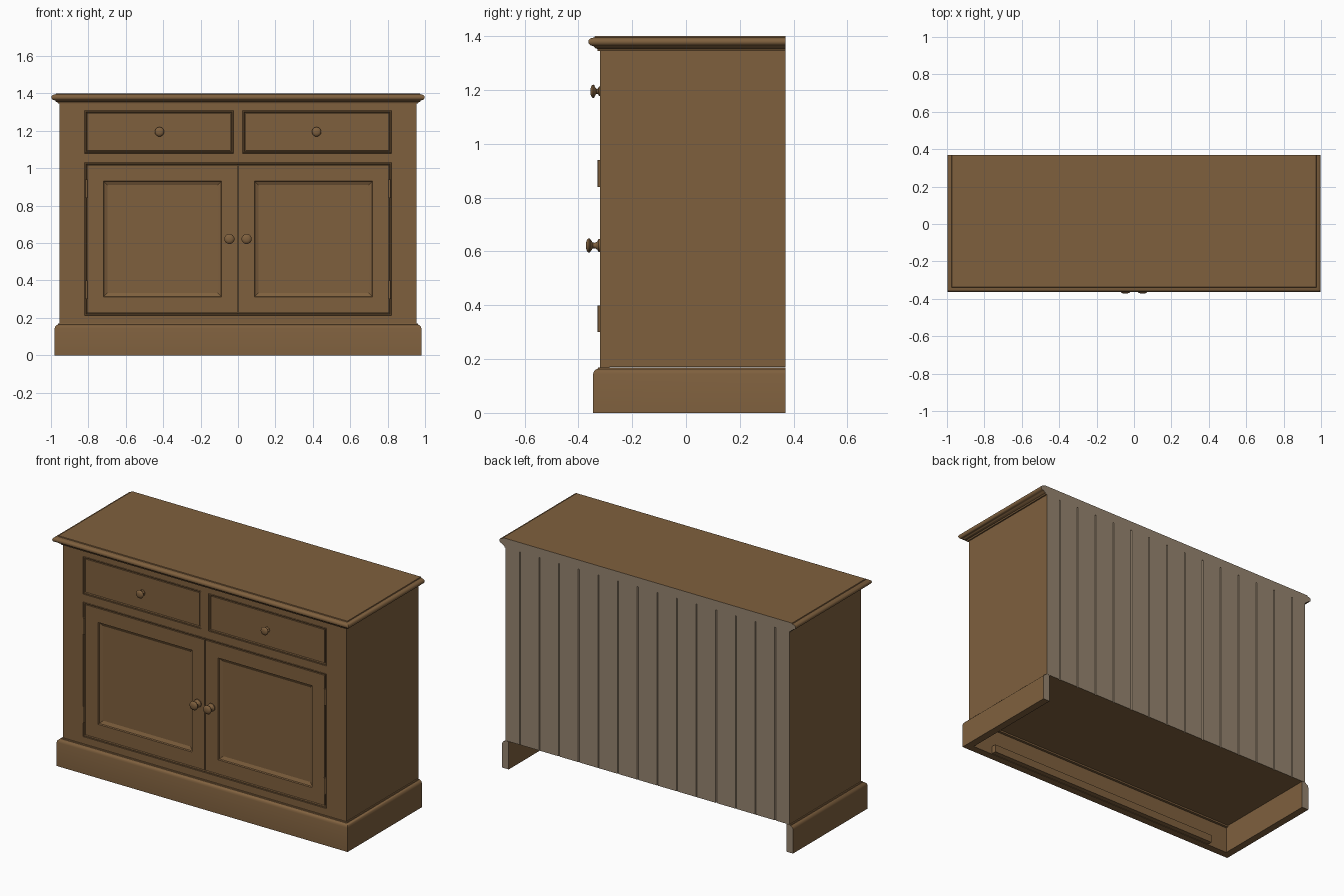
import bpy, bmesh
from math import sin, cos, pi, radians

cube = bpy.data.objects.get("Cube")
if cube:
    bpy.data.objects.remove(cube)

W, FRONT, BACK = 0.955, -0.32, 0.37   # carcass half width, front and back planes
BASE, TOP = 0.17, 1.355               # carcass bottom and top


def material(name, rgb):
    m = bpy.data.materials.new(name)
    m.use_nodes = True
    m.diffuse_color = (*rgb, 1)
    m.node_tree.nodes["Principled BSDF"].inputs["Base Color"].default_value = (*rgb, 1)
    return m


WOOD = material("brown wood", (0.212, 0.117, 0.048))
RAW = material("pale back wood", (0.305, 0.231, 0.159))


def finish(name, bm, recalc=True, smooth=False):
    """Turn a bmesh into an object; faces on the back plane get the pale wood."""
    if recalc:
        bmesh.ops.recalc_face_normals(bm, faces=bm.faces)
    bm.normal_update()
    for f in bm.faces:
        if f.normal.y > 0.3 and f.calc_center_median().y > BACK - 0.01:
            f.material_index = 1
    mesh = bpy.data.meshes.new(name)
    bm.to_mesh(mesh)
    bm.free()
    ob = bpy.data.objects.new(name, mesh)
    bpy.context.collection.objects.link(ob)
    mesh.materials.append(WOOD)
    mesh.materials.append(RAW)
    if smooth:
        bpy.ops.object.select_all(action="DESELECT")
        ob.select_set(True)
        bpy.context.view_layer.objects.active = ob
        bpy.ops.object.shade_smooth_by_angle(angle=radians(40))
    return ob


def box(name, x0, x1, y0, y1, z0, z1):
    bm = bmesh.new()
    bmesh.ops.create_cube(bm, size=1)
    for v in bm.verts:
        v.co = (x1 if v.co.x > 0 else x0, y1 if v.co.y > 0 else y0, z1 if v.co.z > 0 else z0)
    return finish(name, bm)


def moulding(name, profile):
    """Sweep a closed (outward offset, z) profile round right, front and left, mitred."""
    bm = bmesh.new()
    rows = []
    for o, z in profile:
        path = [(-W - o, BACK), (-W - o, FRONT - o), (W + o, FRONT - o), (W + o, BACK)]
        rows.append([bm.verts.new((x, y, z)) for x, y in path])
    for a, b in zip(rows, rows[1:] + rows[:1]):
        for i in range(3):
            bm.faces.new((a[i], a[i + 1], b[i + 1], b[i]))
    bm.faces.new([r[0] for r in rows])
    bm.faces.new([r[3] for r in rows])
    return finish(name, bm, smooth=True)


def nested(name, x0, x1, z0, z1, steps, cap=True):
    """Concentric rectangles facing the front; steps are (inset, y)."""
    bm = bmesh.new()
    prev = None
    for d, y in steps:
        ring = [bm.verts.new((x, y, z)) for x, z in
                ((x0 + d, z0 + d), (x1 - d, z0 + d), (x1 - d, z1 - d), (x0 + d, z1 - d))]
        if prev:
            for i in range(4):
                j = (i + 1) % 4
                bm.faces.new((prev[i], prev[j], ring[j], ring[i]))
        prev = ring
    if cap:
        bm.faces.new(prev)
    return finish(name, bm, recalc=False)


def knob(name, x, z, profile, sides=24):
    """Lathe a (radius, distance from front) profile about the y direction."""
    bm = bmesh.new()
    rings = []
    for r, d in profile:
        rings.append([bm.verts.new((x + r * cos(2 * pi * k / sides), FRONT - d,
                                    z + r * sin(2 * pi * k / sides))) for k in range(sides)])
    for a, b in zip(rings, rings[1:]):
        for i in range(sides):
            j = (i + 1) % sides
            bm.faces.new((a[i], a[j], b[j], b[i]))
    bm.faces.new(rings[0])
    bm.faces.new(rings[-1])
    return finish(name, bm, smooth=True)


# Carcass block and the face frame in front of it
INNER = -0.285
box("carcass", -W, W, INNER, BACK - 0.01, BASE, TOP)
SIDE, DRAWER_LOW, DRAWER_HIGH, DOOR_LOW, DOOR_HIGH = 0.82, 1.08, 1.31, 0.212, 1.032
box("top_rail", -SIDE, SIDE, FRONT, INNER, DRAWER_HIGH, TOP)
box("middle_rail", -SIDE, SIDE, FRONT, INNER, DOOR_HIGH, DRAWER_LOW)
box("bottom_rail", -SIDE, SIDE, FRONT, INNER, BASE - 0.01, DOOR_LOW)
box("drawer_divider", -0.025, 0.025, FRONT, INNER, DRAWER_LOW, DRAWER_HIGH)

# Beaded surround, shared by drawers and door opening
bead = [(0, -0.295), (0, -0.313), (0.003, -0.318), (0.008, -0.318), (0.011, -0.313),
        (0.011, -0.295), (0.014, -0.295)]
nested("door_surround", -SIDE, SIDE, DOOR_LOW, DOOR_HIGH, bead, cap=False)

small_knob = [(0.018, 0), (0.018, 0.003), (0.010, 0.007), (0.009, 0.013), (0.014, 0.017),
              (0.023, 0.021), (0.025, 0.025), (0.022, 0.030), (0.013, 0.034), (0.004, 0.035)]
large_knob = [(0.024, 0), (0.024, 0.005), (0.015, 0.010), (0.010, 0.018), (0.011, 0.026),
              (0.018, 0.032), (0.026, 0.037), (0.027, 0.041), (0.023, 0.047), (0.013, 0.051),
              (0.004, 0.052)]
door_steps = [(0, -0.29), (0, -0.317), (0.086, -0.317), (0.089, -0.309), (0.108, -0.300)]

for side, s in (("right", -1), ("left", 1)):
    def span(a, b):
        return sorted((s * a, s * b))

    box(side + "_stile", *span(SIDE, W), FRONT, INNER, BASE - 0.01, TOP)
    nested(side + "_drawer", *span(0.025, SIDE), DRAWER_LOW, DRAWER_HIGH,
           bead + [(0.014, -0.317)])
    nested(side + "_door", *span(0.002, SIDE - 0.014), DOOR_LOW + 0.014, DOOR_HIGH - 0.014,
           door_steps)
    knob(side + "_drawer_knob", s * 0.42, 1.195, small_knob)
    knob(side + "_door_knob", s * 0.046, 0.622, large_knob)
    # Hinge barrels
    for level, z in (("lower", 0.35), ("upper", 0.89)):
        bm = bmesh.new()
        bmesh.ops.create_cone(bm, cap_ends=True, segments=12, radius1=0.006,
                              radius2=0.006, depth=0.1)
        bmesh.ops.translate(bm, vec=(s * 0.811, -0.322, z), verts=bm.verts)
        finish(side + "_" + level + "_hinge", bm, smooth=True)

# Worktop slab with a rounded nose and cove beneath
nose = [(0.026 + 0.017 * cos(a), 1.379 + 0.015 * sin(a))
        for a in [radians(-90 + 22.5 * k) for k in range(9)]]
moulding("cornice", [(-0.02, 1.345), (0.008, 1.345), (0.010, 1.353), (0.018, 1.356),
                     (0.022, 1.361)] + nose + [(0.020, 1.396), (0.018, 1.401), (-0.02, 1.401)])
box("worktop", -W + 0.02, W - 0.02, FRONT + 0.02, BACK, 1.345, 1.401)

# Plinth, open at the back, with a strip behind its front board
moulding("plinth", [(-0.02, 0), (0.025, 0), (0.025, 0.145), (0.022, 0.155), (0.016, 0.161),
                    (0.008, 0.164), (0.006, 0.169), (-0.02, 0.169)])
box("plinth_strip", -0.80, 0.80, FRONT + 0.02, FRONT + 0.05, 0.003, 0.05)

# Back boarding with V grooves between the boards
outline = [(-W, BACK - 0.01), (-W, BACK)]
for k in range(14):
    x = -0.86 + k * 0.1323
    outline += [(x - 0.004, BACK), (x, BACK - 0.006), (x + 0.004, BACK)]
outline += [(W, BACK), (W, BACK - 0.01)]
bm = bmesh.new()
low = [bm.verts.new((x, y, BASE)) for x, y in outline]
high = [bm.verts.new((x, y, TOP)) for x, y in outline]
for i in range(len(outline)):
    j = (i + 1) % len(outline)
    bm.faces.new((low[i], low[j], high[j], high[i]))
bm.faces.new(low)
bm.faces.new(high)
finish("back_boards", bm)
